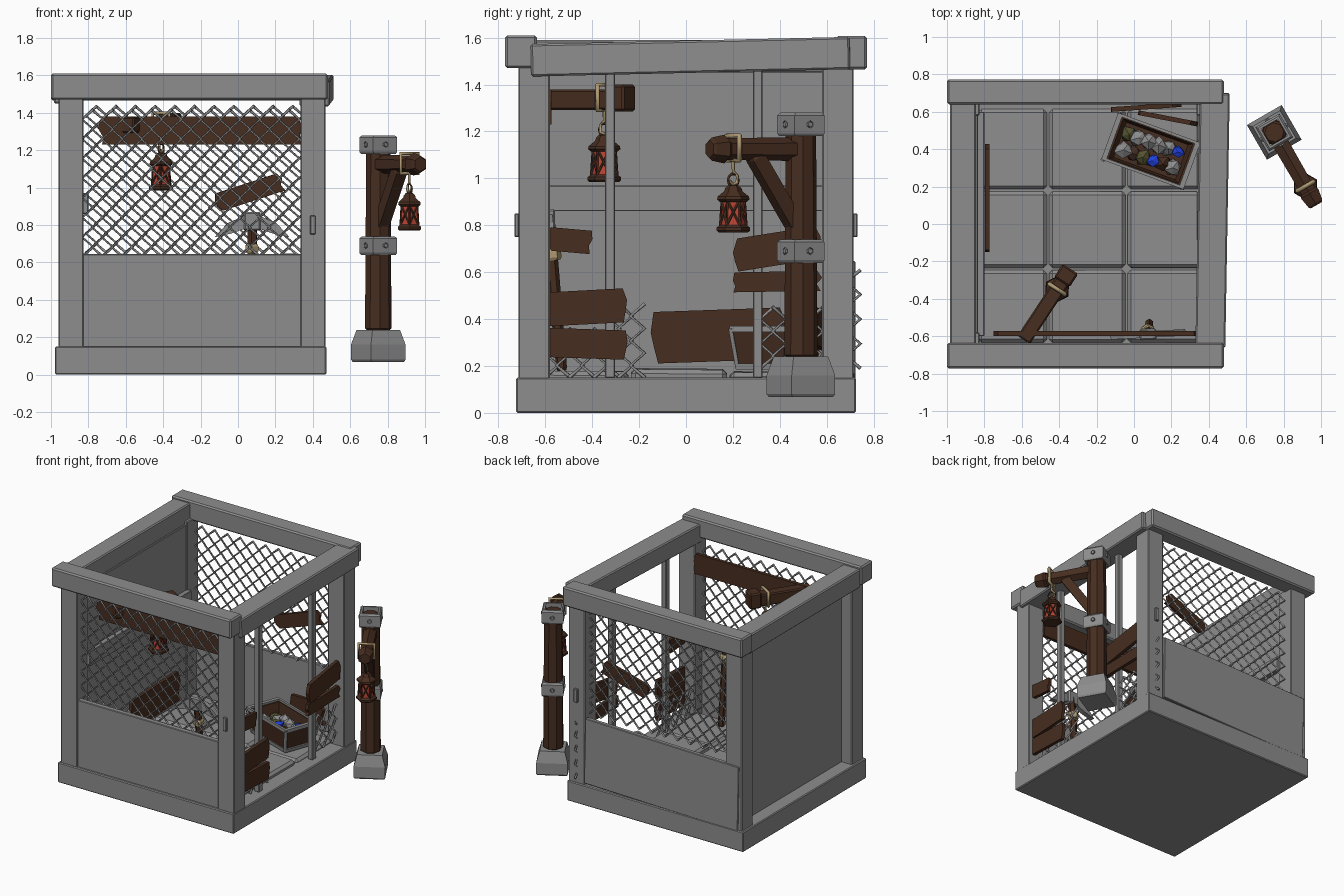
import bpy, bmesh, random
from math import pi, sin, cos, radians
from mathutils import Matrix, Vector

if "Cube" in bpy.data.objects:
    bpy.data.objects.remove(bpy.data.objects["Cube"])

random.seed(4)
frame = Matrix()          # placement applied to every new object


def material(name, rgb):
    m = bpy.data.materials.new(name)
    m.diffuse_color = (*rgb, 1)
    m.use_nodes = True
    m.node_tree.nodes["Principled BSDF"].inputs["Base Color"].default_value = m.diffuse_color
    return m


WOOD = material("dark_wood", (0.062, 0.026, 0.014))
TAN = material("rope_tan", (0.42, 0.32, 0.17))
RED = material("red_glass", (0.5, 0.06, 0.035))
BLUE = material("blue_gem", (0.015, 0.05, 0.7))
OLIVE = material("olive_ore", (0.09, 0.085, 0.03))
STONE = material("stone_grey", (0.27, 0.27, 0.27))


def add(name, data, mat=None, m=Matrix()):
    ob = bpy.data.objects.new(name, data)
    bpy.context.collection.objects.link(ob)
    ob.matrix_world = frame @ m
    data.materials.append(mat or STONE)
    return ob


def from_bm(name, bm, mat=None, m=Matrix()):
    bmesh.ops.recalc_face_normals(bm, faces=bm.faces[:])
    me = bpy.data.meshes.new(name)
    bm.to_mesh(me)
    bm.free()
    return add(name, me, mat, m)


def box(name, lo, hi, bevel=0.006, mat=None, rot=Matrix()):
    lo, hi = Vector(lo), Vector(hi)
    bm = bmesh.new()
    bmesh.ops.create_cube(bm, size=1)
    bmesh.ops.scale(bm, vec=hi - lo, verts=bm.verts[:])
    if bevel:
        bmesh.ops.bevel(bm, geom=bm.edges[:], offset=bevel, segments=1, affect='EDGES')
    return from_bm(name, bm, mat, Matrix.Translation((lo + hi) / 2) @ rot)


def lathe(name, profile, sides, mat=None, closed=False, m=Matrix()):
    # revolve (radius, z); radius is the half width across flats
    bm = bmesh.new()
    k = 1 / cos(pi / sides)
    rings = [[bm.verts.new((r * k * cos((i + .5) * 2 * pi / sides),
                            r * k * sin((i + .5) * 2 * pi / sides), z))
              for i in range(sides)] for r, z in profile]
    if closed:
        rings.append(rings[0])
    for a, b in zip(rings, rings[1:]):
        for i in range(sides):
            j = (i + 1) % sides
            bm.faces.new((a[i], a[j], b[j], b[i]))
    bmesh.ops.remove_doubles(bm, verts=bm.verts[:], dist=1e-6)
    return from_bm(name, bm, mat, m)


def rod(name, a, b, r0, r1, sides=8, mat=None):
    a, d = Vector(a), Vector(b) - Vector(a)
    m = Matrix.Translation(a) @ d.to_track_quat('Z', 'Y').to_matrix().to_4x4()
    h = d.length
    return lathe(name, [(0, 0), (r0 * .8, 0), (r0, .012), (r1, h - .012), (r1 * .8, h), (0, h)], sides, mat, m=m)


def wire(name, lines, r, mat=None, cyclic=False):
    cu = bpy.data.curves.new(name, 'CURVE')
    cu.dimensions = '3D'
    cu.bevel_depth, cu.bevel_resolution, cu.use_fill_caps = r, 0, True
    for pts in lines:
        s = cu.splines.new('POLY')
        s.points.add(len(pts) - 1)
        s.use_cyclic_u = cyclic
        for p, co in zip(s.points, pts):
            p.co = (*co, 1)
    return add(name, cu, mat)


def slab(name, pts, thick, mat=None, m=Matrix()):
    # outline in local xz, thickness along y
    bm = bmesh.new()
    f = bm.faces.new([bm.verts.new((x, -thick / 2, z)) for x, z in pts])
    new = bmesh.ops.extrude_face_region(bm, geom=[f])['geom']
    bmesh.ops.translate(bm, vec=(0, thick, 0), verts=[v for v in new if isinstance(v, bmesh.types.BMVert)])
    return from_bm(name, bm, mat, m)


def plank(name, c, length, width, yaw=0, tilt=0, thick=0.025):
    j = lambda: random.uniform(0, .03)
    l, w = length / 2, width / 2
    pts = [(-l + j(), -w), (l - j(), -w), (l - j(), -w * .3), (l, w * .3), (l - j(), w),
           (-l + j(), w), (-l, w * .2), (-l + j(), -w * .4)]
    m = (Matrix.Translation(c) @ Matrix.Rotation(radians(yaw), 4, 'Z') @ Matrix.Rotation(radians(-tilt), 4, 'Y'))
    return slab(name, pts, thick, WOOD, m)


def chain_link(name, u0, u1, z0, top, place, p=0.105):
    # zigzag wires hooked into each other; top(u) gives the torn upper edge
    lines = []
    for i in range(round((u1 - u0) / (p / 2))):
        u = u0 + i * p / 2
        n = max(2, int((top(u) - z0) / (p / 2)) + 1)
        lines.append([place(u + (p / 2 + .004 if (k + i) % 2 else -.004), .006 * (-1) ** (k + i), z0 + k * p / 2)
                      for k in range(n)])
    return wire(name, lines, .008)


# cage base, corner posts and top beams
box("base_slab", (-.978, -.725, 0), (.472, .725, .15))
for x, sx in ((-.96, "left"), (.333, "right")):
    for y, sy in ((-.715, "front"), (.58, "back")):
        box(f"{sy}_{sx}_post", (x, y, .14), (x + .135, y + .135, 1.48))
box("front_top_beam", (-1, -.772, 1.47), (.48, -.635, 1.61), .01)
box("back_top_beam", (-1, .64, 1.465), (.48, .772, 1.608), .01)
box("left_top_beam", (-.985, -.65, 1.45), (-.845, .65, 1.59), .008)
box("right_top_beam", (.34, -.66, 1.45), (.5, .70, 1.588), .008,
    rot=Matrix.Rotation(radians(1.3), 4, 'X') @ Matrix.Rotation(radians(-1), 4, 'Z'))

# wall panels and rails; the back panel is nailed crooked outside the posts
box("front_panel", (-.84, -.705, .14), (.34, -.665, .645), .004)
box("back_panel", (-.935, .69, .15), (.33, .722, .635), .004, rot=Matrix.Rotation(radians(-1.2), 4, 'Y'))
box("left_panel", (-.875, -.6, .14), (-.835, .6, 1.455), .004)
box("left_inner_rail", (-.84, -.6, .86), (-.80, .6, .97), .004)
for y in (-.345, .285):
    box("right_thin_post", (.375, y, .15), (.415, y + .042, 1.47), .004)
for y in (-.722, .722):
    box("post_plate", (.385, y - .01, .75), (.415, y + .01, .85), .004)

# wire fences
chain_link("front_fence", -.83, .33, .63, lambda u: 1.44, lambda u, d, z: (u, -.665 + d, z))
chain_link("back_fence", -.83, .33, .65, lambda u: 1.45, lambda u, d, z: (u + .02, .655 + d, z))
chain_link("right_front_torn_fence", -.6, -.17, .15, lambda u: .5 if u > -.35 else .4, lambda u, d, z: (.37 + d, u, z))
chain_link("right_back_torn_fence", .32, .74, .19, lambda u: .5 if u < .6 else .66, lambda u, d, z: (.40 + d, u, z))

# floor tiles
xs, ys = (-.84, -.46, -.04, .36), (-.64, -.24, .18, .62)
for i in range(3):
    for k in range(3):
        up = .012 if (i, k) == (2, 1) else 0
        tilt = Matrix.Rotation(random.uniform(-.015, .015), 4, 'X') @ Matrix.Rotation(random.uniform(-.015, .015), 4, 'Y')
        box("floor_tile", (xs[i] + .006, ys[k] + .006, .12), (xs[i + 1] - .006, ys[k + 1] - .006, .175 + up), .018, rot=tilt)

# boards nailed on the walls
plank("front_upper_plank", (-.205, -.585, 1.305), 1.09, .15)
plank("back_tilted_plank", (.06, .625, .975), .38, .1, 4, 18)
plank("back_low_plank", (.18, .565, .36), .32, .16, -11, 6)
plank("left_wall_plank", (-.785, .14, .33), .58, .22, 90, 2)
plank("right_low_plank", (.425, -.43, .295), .36, .125, 90, -2)
plank("right_mid_plank", (.425, -.43, .45), .36, .145, 90, 3)
plank("right_short_plank", (.425, -.5, .735), .2, .1, 90, -5)
plank("right_back_upper_plank", (.43, .39, .70), .38, .14, 90, 9)
plank("right_back_lower_plank", (.425, .39, .56), .38, .085, 90, 1)


def lantern(d, arm, half):
    # strap around an arm that runs along local x, hook, then the lamp
    h = half + .008
    wire("strap", [[(d, -h, arm - h), (d, h, arm - h), (d, h, arm + h), (d, -h, arm + h)]], .012, TAN, True)
    wire("hook", [[(d, 0, arm - h), (d, 0, arm - .1), (d - .02, 0, arm - .12), (d - .018, 0, arm - .15),
                   (d + .004, 0, arm - .155), (d + .018, 0, arm - .14)]], .008, TAN)
    z = arm - .36
    t = Matrix.Translation((d, 0, z))
    lathe("lantern_base", [(0, 0), (.055, 0), (.062, .008), (.062, .02), (.048, .032), (0, .032)], 6, WOOD, m=t)
    lathe("lantern_glass", [(0, .03), (.046, .03), (.04, .135), (0, .135)], 6, RED, m=t)
    lathe("lantern_roof", [(0, .13), (.05, .13), (.06, .14), (.058, .152), (.034, .175), (.03, .188),
                           (.02, .2), (0, .2)], 6, WOOD, m=t)
    c = lambda i, r, zz: (d + r * cos((i + .5) * pi / 3), r * sin((i + .5) * pi / 3), z + zz)
    bars = []
    for i in range(6):
        bars += [[c(i, .056, .03), c(i + 1, .049, .135)], [c(i + 1, .056, .03), c(i, .049, .135)],
                 [c(i, .056, .03), c(i, .049, .135)]]
    wire("lantern_bars", bars, .005, WOOD)
    wire("lantern_ring", [[(d + .026 * cos(a * pi / 5), 0, z + .222 + .028 * sin(a * pi / 5)) for a in range(10)]],
         .006, WOOD, True)


# inside arm with hanging lantern
frame = Matrix.Translation((-.59, -.62, 0)) @ Matrix.Rotation(radians(56.6), 4, 'Z')
box("inner_arm", (0, -.04, 1.292), (.4, .04, 1.378), .008, WOOD)
box("inner_arm_end", (.37, -.05, 1.285), (.455, .05, 1.4), .01, WOOD)
lantern(.325, 1.345, .045)

# lamp post outside
frame = Matrix.Translation((.75, .49, 0)) @ Matrix.Rotation(radians(-60), 4, 'Z')
lathe("lamp_post_stone", [(0, .068), (.1, .068), (.107, .08), (.107, .16), (.085, .24), (0, .24)], 4)
rod("lamp_post", (0, 0, .235), (0, 0, 1.255), .066, .06, 8, WOOD)
for z in (.64, 1.18):
    lathe("post_collar", [(.056, z), (.068, z), (.074, z + .012), (.074, z + .088), (.064, z + .1), (.052, z + .1)], 4, closed=True)
    for a in range(4):
        n = Vector((cos(a * pi / 2), sin(a * pi / 2), 0))
        rod("collar_bolt", n * .068 + Vector((0, 0, z + .05)), n * .082 + Vector((0, 0, z + .05)), .014, .012, 6)
rod("lamp_arm", (0, 0, 1.125), (.40, 0, 1.125), .044, .04, 6, WOOD)
rod("lamp_arm_end", (.365, 0, 1.125), (.45, 0, 1.125), .053, .043, 6, WOOD)
rod("lamp_brace", (.03, 0, .80), (.23, 0, 1.10), .032, .032, 4, WOOD)
lantern(.333, 1.13, .045)

# ore crate with metal rim
frame = Matrix.Translation((.09, .39, 0)) @ Matrix.Rotation(radians(-20), 4, 'Z')
size = Matrix.Diagonal((.225, .128, 1, 1))
lathe("crate", [(0, .19), (.84, .19), (1, .355), (.88, .355), (.78, .25), (0, .25)], 4, WOOD, m=size)
lathe("crate_rim", [(.92, .345), (1.04, .345), (1.04, .37), (.92, .37)], 4, closed=True, m=size)
lathe("crate_foot", [(.8, .185), (.9, .185), (.92, .21), (.8, .21)], 4, closed=True, m=size)
wire("crate_corners", [[(sx * .194, sy * .11, .19), (sx * .228, sy * .13, .36)] for sx in (-1, 1) for sy in (-1, 1)], .012)
ores = (None, OLIVE, WOOD, None, OLIVE, None, BLUE, None, WOOD, None, None, BLUE)
for i, mat in enumerate(ores):
    bm = bmesh.new()
    bmesh.ops.create_icosphere(bm, subdivisions=1, radius=.05 if mat != BLUE else .036)
    for v in bm.verts:
        v.co *= random.uniform(.75, 1.15)
    from_bm("ore_chunk", bm, mat, Matrix.Translation((-.14 + .28 * (i // 2) / 5, -.045 + .09 * (i % 2),
                                                      .31 if mat == BLUE else random.uniform(.265, .295))))

# pickaxe leaning on the front wall
frame = Matrix.Translation((.075, -.59, 0)) @ Matrix.Rotation(radians(3), 4, 'Z')
rod("pickaxe_handle", (.01, .06, .18), (0, 0, .86), .02, .024, 6, WOOD)
rod("pickaxe_wrap", (0, .022, .65), (0, .016, .70), .034, .034, 6, TAN)
arc = [(-.2, .735), (-.13, .81), (-.05, .845), (.05, .845), (.13, .81), (.2, .735)]
slab("pickaxe_head", arc + [(.11, .755), (.04, .78), (-.04, .78), (-.11, .755)], .035)
box("pickaxe_eye", (-.045, -.03, .77), (.045, .03, .87), .008)

# turn the wires into meshes
for ob in bpy.context.scene.objects:
    ob.select_set(ob.type == 'CURVE')
    if ob.type == 'CURVE':
        bpy.context.view_layer.objects.active = ob
bpy.ops.object.convert(target='MESH')
